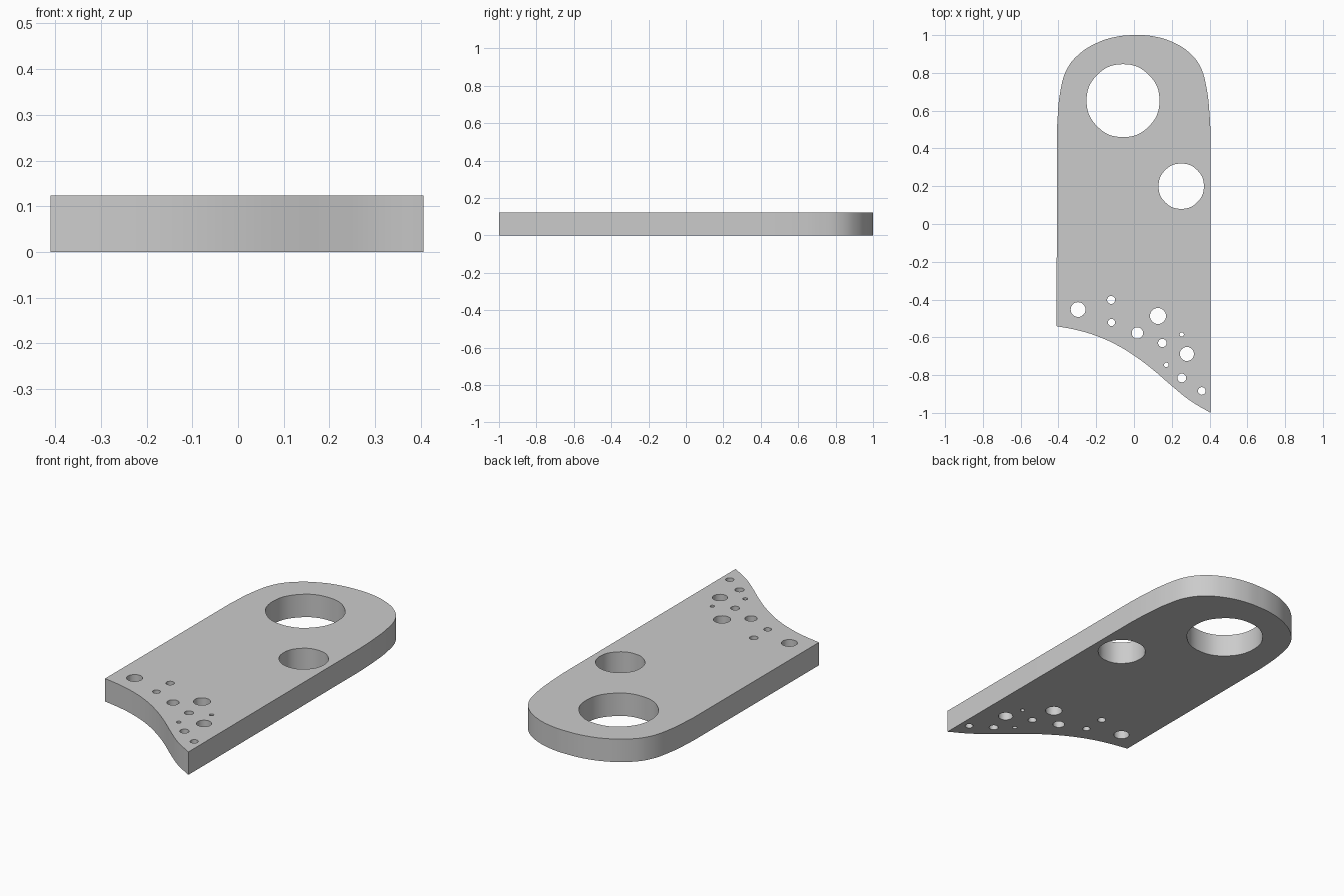
import bpy, bmesh, math
from mathutils import Matrix

if "Cube" in bpy.data.objects:
    bpy.data.objects.remove(bpy.data.objects["Cube"])

THICK = 0.123

# Rounded top edge (left to right) and S-shaped bottom edge (right to left)
top = [(-0.407, 0.52), (-0.392, 0.69), (-0.355, 0.82), (-0.29, 0.90), (-0.2, 0.957),
       (-0.1, 0.99), (0.01, 1.0), (0.1, 0.994), (0.2, 0.965), (0.29, 0.91),
       (0.35, 0.835), (0.384, 0.72), (0.4, 0.58), (0.406, 0.46)]
bottom = [(0.406, -1.0), (0.3, -0.937), (0.2, -0.857), (0.1, -0.771), (0.0, -0.696),
          (-0.1, -0.636), (-0.2, -0.592), (-0.3, -0.562), (-0.41, -0.541)]

# Through holes: x, y, radius
holes = [(-0.058, 0.653, 0.193), (0.25, 0.20, 0.12),
         (-0.296, -0.453, 0.039), (-0.121, -0.402, 0.021), (-0.119, -0.521, 0.019),
         (0.127, -0.487, 0.042), (0.018, -0.577, 0.03), (0.15, -0.63, 0.022),
         (0.253, -0.585, 0.011), (0.28, -0.688, 0.037), (0.171, -0.746, 0.012),
         (0.253, -0.815, 0.023), (0.359, -0.884, 0.02)]

curve = bpy.data.curves.new("plate", 'CURVE')
curve.dimensions = '2D'
curve.fill_mode = 'BOTH'
curve.extrude = THICK / 2


def add_spline(points, corners, resolution):
    s = curve.splines.new('BEZIER')
    s.bezier_points.add(len(points) - 1)
    s.use_cyclic_u = True
    s.resolution_u = resolution
    for i, (b, p) in enumerate(zip(s.bezier_points, points)):
        b.co = (p[0], p[1], 0)
        b.handle_left_type = b.handle_right_type = 'VECTOR' if i in corners else 'AUTO'


# Outer outline
n = len(top)
add_spline(top + bottom, {0, n - 1, n, n + len(bottom) - 1}, 6)

# Round holes
for x, y, r in holes:
    pts = [(x + r * math.cos(k * math.pi / 4), y + r * math.sin(k * math.pi / 4))
           for k in range(8)]
    add_spline(pts, set(), 8 if r > 0.1 else 4)

# Convert the profile to a welded solid plate resting on the floor
plate = bpy.data.objects.new("plate", curve)
bpy.context.collection.objects.link(plate)
bpy.context.view_layer.objects.active = plate
plate.select_set(True)
bpy.ops.object.convert(target='MESH')
plate = bpy.context.object

bm = bmesh.new()
bm.from_mesh(plate.data)
bmesh.ops.remove_doubles(bm, verts=bm.verts, dist=0.0002)
bmesh.ops.transform(bm, matrix=Matrix.Translation((0, 0, THICK / 2)), verts=bm.verts)
bmesh.ops.recalc_face_normals(bm, faces=bm.faces)
bm.to_mesh(plate.data)
bm.free()
bpy.ops.object.shade_smooth_by_angle(angle=math.radians(30))
